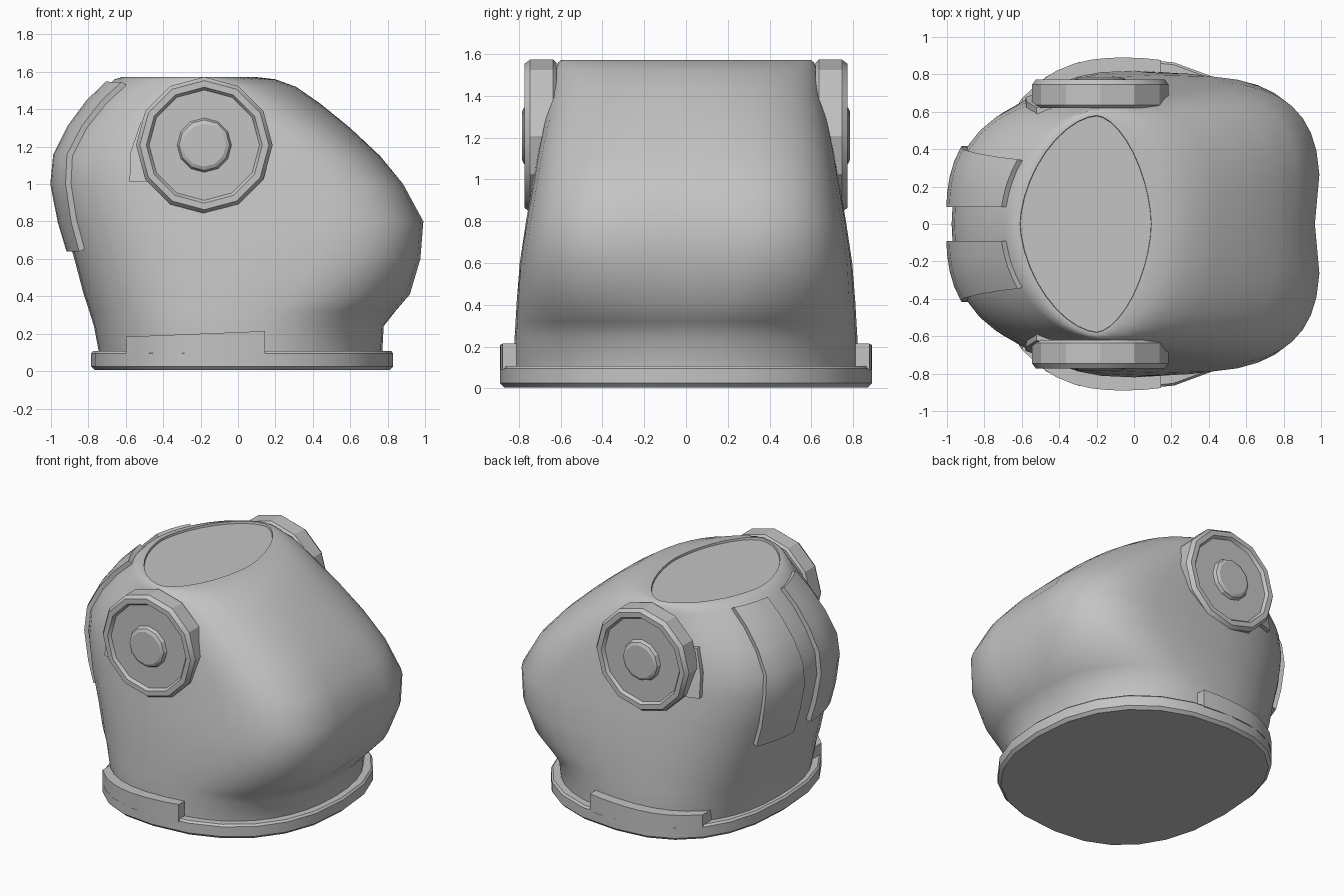
import bpy, bmesh, math
from mathutils import Vector

if "Cube" in bpy.data.objects:
    bpy.data.objects.remove(bpy.data.objects["Cube"], do_unlink=True)

GREY = (0.55, 0.55, 0.55, 1)
grey = bpy.data.materials.new("plain_grey")
grey.use_nodes = True
grey.diffuse_color = GREY
grey.node_tree.nodes["Principled BSDF"].inputs["Base Color"].default_value = GREY

# Shell sections: z, back x, front x, half width, widest x, front and back squareness
SHELL = [
    (0.08, -0.74, 0.77, 0.82, 0, 2.2, 2.4),
    (0.24, -0.77, 0.78, 0.82, 0, 2.3, 2.5),
    (0.32, -0.795, 0.85, 0.815, 0.03, 2.5, 2.5),
    (0.41, -0.825, 0.93, 0.81, 0.07, 2.8, 2.6),
    (0.6, -0.875, 0.985, 0.795, 0.14, 3.3, 2.7),
    (0.8, -0.935, 1.0, 0.765, 0.15, 3.5, 2.8),
    (1.0, -0.975, 0.89, 0.73, 0.1, 3.4, 2.8),
    (1.15, -0.96, 0.76, 0.705, 0.05, 3.1, 2.8),
    (1.3, -0.885, 0.6, 0.675, 0, 2.7, 2.6),
    (1.43, -0.79, 0.44, 0.645, -0.08, 2.4, 2.3),
    (1.52, -0.7, 0.31, 0.628, -0.13, 2.1, 2),
    (1.56, -0.66, 0.2, 0.612, -0.18, 1.85, 1.85),
    (1.572, -0.62, 0.1, 0.595, -0.2, 1.7, 1.7),
]


def section_at(z):
    for a, b in zip(SHELL, SHELL[1:]):
        if z <= b[0]:
            f = max(0, (z - a[0]) / (b[0] - a[0]))
            return [p + (q - p) * f for p, q in zip(a, b)]
    return SHELL[-1]


def back_x(sec, y):
    z, x0, x1, w, c, nf, nb = sec
    return c - (c - x0) * max(0, 1 - abs(y / w) ** nb) ** (1 / nb)


def side_y(sec, x):
    z, x0, x1, w, c, nf, nb = sec
    u, n = ((x - c) / (x1 - c), nf) if x > c else ((c - x) / (c - x0), nb)
    return w * max(0, 1 - u ** n) ** (1 / n)


def outline(sec, count, dimple=0.0):
    z, x0, x1, w, c, nf, nb = sec
    points = []
    for i in range(count):
        t = 2 * math.pi * i / count
        co, si = math.cos(t), math.sin(t)
        n, a = (nf, x1 - c) if co > 0 else (nb, c - x0)
        x = c + math.copysign(a * abs(co) ** (2 / n), co)
        y = math.copysign(w * abs(si) ** (2 / n), si)
        if co > 0:
            x -= dimple * math.exp(-(y / 0.17) ** 2)
        points.append((x, y, z))
    return points


def finish(name, bm, angle):
    bmesh.ops.recalc_face_normals(bm, faces=bm.faces)
    mesh = bpy.data.meshes.new(name)
    bm.to_mesh(mesh)
    bm.free()
    mesh.materials.append(grey)
    obj = bpy.data.objects.new(name, mesh)
    bpy.context.collection.objects.link(obj)
    bpy.ops.object.select_all(action="DESELECT")
    obj.select_set(True)
    bpy.context.view_layer.objects.active = obj
    bpy.ops.object.shade_smooth_by_angle(angle=math.radians(angle))


def loft(name, rings, angle):
    bm = bmesh.new()
    loops = [[bm.verts.new(p) for p in ring] for ring in rings]
    for a, b in zip(loops, loops[1:]):
        for i in range(len(a)):
            j = (i + 1) % len(a)
            bm.faces.new((a[i], a[j], b[j], b[i]))
    bm.faces.new(loops[0])
    bm.faces.new(loops[-1])
    finish(name, bm, angle)


def slab(name, outer, inner):
    """Closed panel between two matching grids of points."""
    bm = bmesh.new()
    o, n = ([[bm.verts.new(p) for p in row] for row in g] for g in (outer, inner))
    rows, cols = len(o), len(o[0])
    for g in (o, n):
        for r in range(rows - 1):
            for c in range(cols - 1):
                bm.faces.new((g[r][c], g[r][c + 1], g[r + 1][c + 1], g[r + 1][c]))
    rim = [(0, c) for c in range(cols)] + [(r, cols - 1) for r in range(1, rows)]
    rim += [(rows - 1, c) for c in range(cols - 2, -1, -1)]
    rim += [(r, 0) for r in range(rows - 2, 0, -1)]
    for (a, b), (c, d) in zip(rim, rim[1:] + rim[:1]):
        bm.faces.new((o[a][b], o[c][d], n[c][d], n[a][b]))
    finish(name, bm, 30)


# Shell with a shallow recessed opening on top
rings = [outline(s, 40, 0.045 * max(0, 1 - abs(s[0] - 0.68) / 0.45)) for s in SHELL]
for scale, drop in ((0.975, 0), (0.97, 0.015)):
    rings.append([(-0.2 + (x + 0.2) * scale, y * scale, z - drop) for x, y, z in rings[len(SHELL) - 1]])
loft("shell", rings, 60)

# Base collar
COLLAR = (0, -0.785, 0.83, 0.89, -0.06, 2.3, 2.4)


def collar_ring(z, inset):
    return outline((z, COLLAR[1] + inset, COLLAR[2] - inset, COLLAR[3] - inset) + COLLAR[4:], 24)


loft("base_collar", [collar_ring(0.005, 0.02), collar_ring(0.025, 0), collar_ring(0.095, 0),
                     collar_ring(0.108, 0.012), collar_ring(0.108, 0.08)], 25)

# Ear disc profile: radius, distance from the middle
EAR = [(0.35, 0.62), (0.365, 0.635), (0.365, 0.745), (0.345, 0.772), (0.31, 0.772),
       (0.295, 0.752), (0.145, 0.752), (0.135, 0.775), (0.115, 0.785)]

for s, side in ((-1, "front"), (1, "rear")):
    # Round ear disc with a raised boss
    loft(side + "_ear_disc",
         [[(-0.18 + r * math.sin(k * math.pi / 6), s * y, 1.208 + r * math.cos(k * math.pi / 6))
           for k in range(12)] for r, y in EAR], 25)

    # Tab tucked behind the ear disc
    tab = [[(left + (-0.44 - left) * f, z) for f in (0, 0.5, 1)]
           for z, left in ((1.01, -0.58), (1.17, -0.575), (1.33, -0.52))]
    slab(side + "_ear_tab", *[[[(x, s * (side_y(section_at(z), x) + d), z) for x, z in row]
                               for row in tab] for d in (0.03, -0.05)])

    # Raised flange on the collar
    xs = [-0.6 + 0.745 * i / 8 for i in range(9)]
    slab(side + "_collar_flange", *[[[(x, s * (side_y(COLLAR, x) - d), z) for x, z in row]
                                     for row in ([(x, 0.09) for x in xs],
                                                 [(x, 0.208 + 0.04 * x) for x in xs])]
                                    for d in (0, 0.1)])

    # Curved plate on the back of the shell
    def plate_grid(offset):
        grid = []
        for z in (0.65, 0.8, 0.9, 1, 1.15, 1.3, 1.43, 1.53):
            edge = 0.41 - 0.07 * max(0, z - 1) / 0.53
            row = []
            for i in range(5):
                y = s * (0.09 + (edge - 0.09) * i / 4)
                out = Vector((-1, y * 0.7, (z - 0.95) * 1.2)).normalized()
                row.append(Vector((back_x(section_at(z), y), y, z)) + out * offset)
            grid.append(row)
        return grid

    slab(side + "_back_plate", plate_grid(0.03), plate_grid(-0.04))
